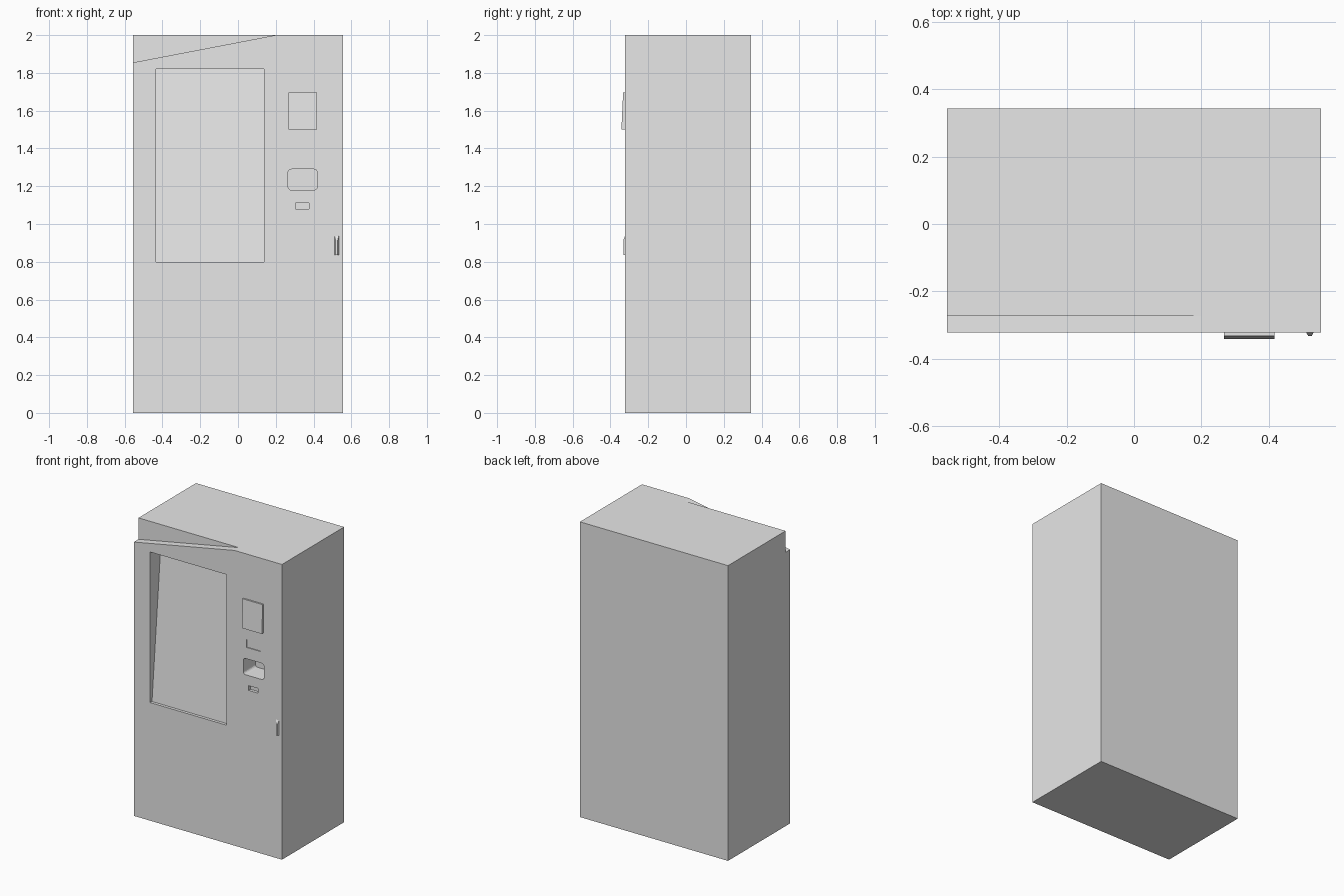
import bpy, bmesh

cube = bpy.data.objects.get("Cube")
if cube:
    bpy.data.objects.remove(cube, do_unlink=True)

grey = bpy.data.materials.new("cabinet grey")
grey.use_nodes = True
grey.diffuse_color = (0.8, 0.8, 0.8, 1)
grey.node_tree.nodes["Principled BSDF"].inputs["Base Color"].default_value = (0.8, 0.8, 0.8, 1)

LEFT, RIGHT, FRONT, BACK, TOP = -0.555, 0.555, -0.322, 0.343, 2.0


def loft(name, rings):
    """Solid between two matching rings of points, capped at both ends."""
    bm = bmesh.new()
    a, b = [[bm.verts.new(p) for p in ring] for ring in rings]
    n = len(a)
    bm.faces.new(a)
    bm.faces.new(b[::-1])
    for i in range(n):
        j = (i + 1) % n
        bm.faces.new((a[j], a[i], b[i], b[j]))
    bmesh.ops.recalc_face_normals(bm, faces=bm.faces)
    mesh = bpy.data.meshes.new(name)
    bm.to_mesh(mesh)
    bm.free()
    obj = bpy.data.objects.new(name, mesh)
    bpy.context.collection.objects.link(obj)
    mesh.materials.append(grey)
    return obj


def block(name, x0, x1, z0, z1, y0, y1):
    """Box between two depths, seen from the front as x0..x1 by z0..z1."""
    outline = [(x0, z0), (x1, z0), (x1, z1), (x0, z1)]
    return loft(name, [[(x, y, z) for x, z in outline] for y in (y0, y1)])


def side_prism(name, x0, x1, profile):
    """Extrude a (y, z) side profile across x."""
    return loft(name, [[(x, y, z) for y, z in profile] for x in (x0, x1)])


def round_corners(obj, radius):
    """Round the edges that run front to back."""
    bm = bmesh.new()
    bm.from_mesh(obj.data)
    edges = [e for e in bm.edges if abs(e.verts[0].co.y - e.verts[1].co.y) > 0.05]
    bmesh.ops.bevel(bm, geom=edges, offset=radius, segments=4, profile=0.5, affect='EDGES')
    bm.to_mesh(obj.data)
    bm.free()


def carve(target, cutter):
    cutter.hide_render = True
    mod = target.modifiers.new(cutter.name, 'BOOLEAN')
    mod.operation = 'DIFFERENCE'
    mod.solver = 'EXACT'
    mod.object = cutter
    bpy.context.view_layer.objects.active = target
    bpy.ops.object.modifier_apply(modifier=mod.name)
    bpy.data.objects.remove(cutter, do_unlink=True)


# Cabinet
cabinet = block("cabinet", LEFT, RIGHT, 0, TOP, FRONT, BACK)
out = FRONT - 0.1

# Slanted notch along the top of the front panel
notch = [(LEFT - 0.151, 1.826), (0.2, TOP), (0.2, TOP + 0.1), (LEFT - 0.151, TOP + 0.1)]
carve(cabinet, loft("notch_cutter", [[(x, y, z) for x, z in notch] for y in (out, -0.273)]))

# Display recess with a backward-leaning screen
carve(cabinet, side_prism("display_cutter", -0.433, 0.138, [
    (out, 0.8), (FRONT + 0.02, 0.8), (FRONT + 0.114, 1.82), (out, 1.82)]))

# Delivery opening with rounded corners
opening = block("opening_cutter", 0.265, 0.42, 1.18, 1.29, out, FRONT + 0.13)
round_corners(opening, 0.018)
carve(cabinet, opening)

# Shallow card plate recess and coin slot
carve(cabinet, block("plate_cutter", 0.29, 0.395, 1.367, 1.42, out, FRONT + 0.006))
carve(cabinet, block("slot_cutter", 0.305, 0.375, 1.08, 1.112, out, FRONT + 0.02))

# Wedge-shaped keypad
side_prism("keypad", 0.268, 0.418, [
    (FRONT + 0.002, 1.5), (FRONT + 0.002, 1.695), (-0.333, 1.695), (-0.342, 1.5)])

# Door handle, narrower at its front face
handle = [[(0.511, FRONT + 0.001, 0.835), (0.534, FRONT + 0.001, 0.835),
           (0.534, FRONT + 0.001, 0.94), (0.511, FRONT + 0.001, 0.94)],
          [(0.517, -0.332, 0.837), (0.528, -0.332, 0.837),
           (0.528, -0.332, 0.915), (0.517, -0.332, 0.915)]]
loft("door_handle", handle)
